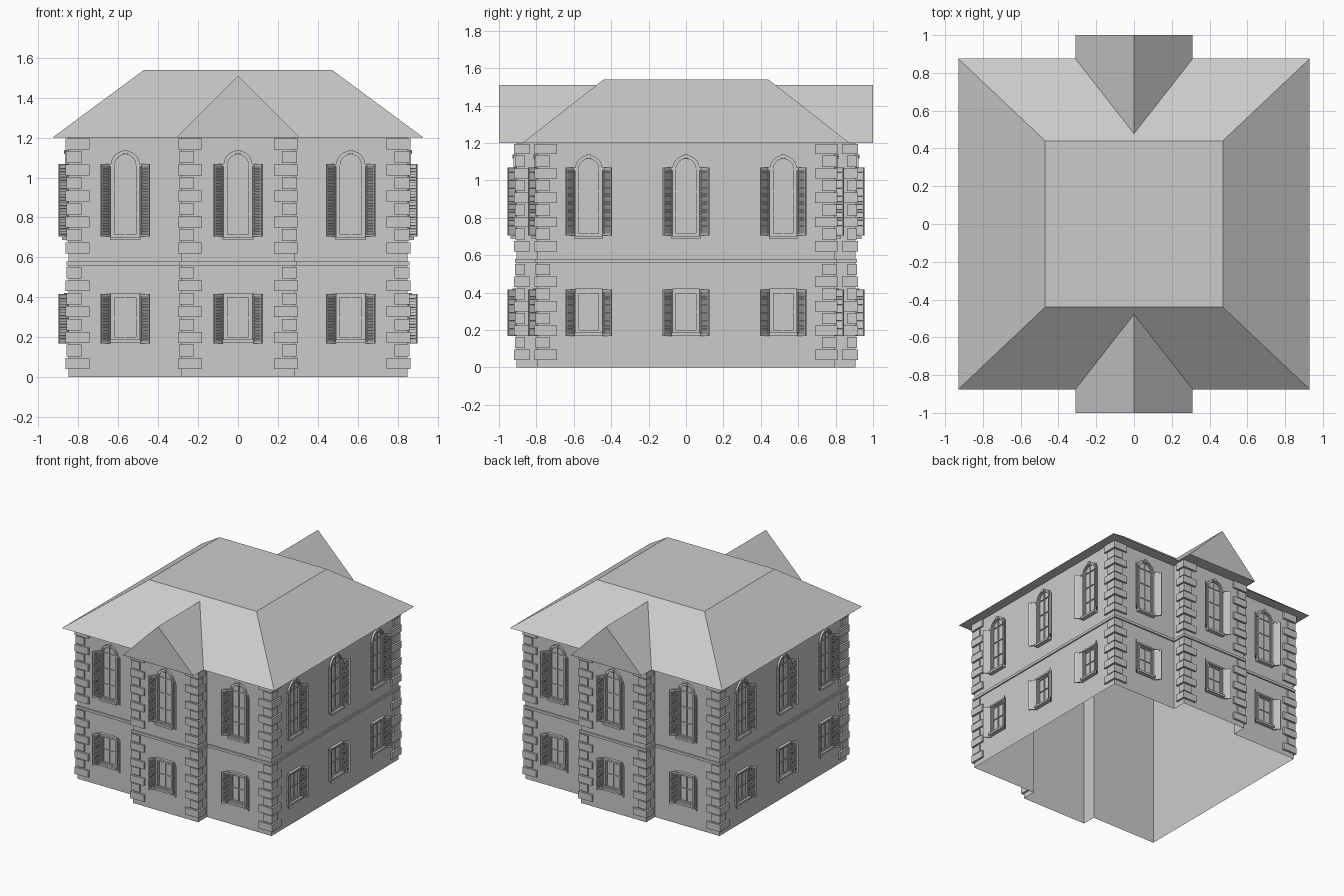
import bpy, bmesh
from math import pi, sin, cos, radians
from mathutils import Matrix, Vector

cube = bpy.data.objects.get("Cube")
if cube:
    bpy.data.objects.remove(cube, do_unlink=True)

WALL_X, WALL_Y = 0.85, 0.795
BAY_X, BAY_Y = 0.285, 0.905
EAVE_Z = 1.2


def mesh_from(name, bm, tidy=True):
    if tidy:
        bmesh.ops.recalc_face_normals(bm, faces=bm.faces)
    me = bpy.data.meshes.new(name)
    bm.to_mesh(me)
    bm.free()
    return me


def add_object(name, me, matrix=None):
    ob = bpy.data.objects.new(name, me)
    bpy.context.collection.objects.link(ob)
    if matrix:
        ob.matrix_world = matrix
    return ob


def box(bm, lo, hi, matrix=None):
    size = [b - a for a, b in zip(lo, hi)]
    mid = [(a + b) / 2 for a, b in zip(lo, hi)]
    m = Matrix.Translation(mid) @ Matrix.Diagonal((*size, 1))
    bmesh.ops.create_cube(bm, size=1, matrix=(matrix or Matrix()) @ m)


def loft(bm, bottom, top, caps=True):
    """Join two matching loops of 3D points with side faces."""
    a = [bm.verts.new(p) for p in bottom]
    b = [bm.verts.new(p) for p in top]
    n = len(a)
    for i in range(n):
        j = (i + 1) % n
        bm.faces.new((a[i], a[j], b[j], b[i]))
    if caps:
        bm.faces.new(a[::-1])
        bm.faces.new(b)


def plan(points, z):
    return [(x, y, z) for x, y in points]


def upright(points, y):
    return [(x, y, z) for x, z in points]


def footprint(grow=0):
    """House outline with the two projecting bays."""
    wx, wy, bx, by = (v + grow for v in (WALL_X, WALL_Y, BAY_X, BAY_Y))
    half = [(wx, -wy), (wx, wy), (bx, wy), (bx, by), (-bx, by), (-bx, wy)]
    return half + [(-x, -y) for x, y in half]


def opening(w, z0, z1, arched):
    """Window outline in x and z, with an optional round head."""
    if not arched:
        return [(-w, z0), (w, z0), (w, z1), (-w, z1)]
    arc = [(w * cos(pi * i / 12), z1 - w + w * sin(pi * i / 12)) for i in range(13)]
    return [(-w, z0), (w, z0)] + arc


def ring(bm, outer, inner, y):
    """Flat frame between two outlines, standing out from the wall to y."""
    loops = [[bm.verts.new(p) for p in upright(o, d)]
             for o, d in ((outer, 0), (outer, y), (inner, y), (inner, 0))]
    n = len(outer)
    for a, b in zip(loops, loops[1:]):
        for i in range(n):
            j = (i + 1) % n
            bm.faces.new((a[i], a[j], b[j], b[i]))


# Walls, open at the bottom
bm = bmesh.new()
loft(bm, plan(footprint(), 0), plan(footprint(), EAVE_Z), caps=False)
add_object("walls", mesh_from("walls", bm))

# String course between the storeys
bm = bmesh.new()
outer, inner = footprint(0.01), footprint()
loft(bm, plan(inner, 0.56), plan(outer, 0.56), caps=False)
loft(bm, plan(outer, 0.56), plan(outer, 0.58), caps=False)
loft(bm, plan(outer, 0.58), plan(inner, 0.58), caps=False)
bmesh.ops.remove_doubles(bm, verts=bm.verts, dist=0.0001)
add_object("string_course", mesh_from("string_course", bm))


# Corner stones, alternating long and short
def quoin(bm, corner, signs, lx, ly, out, z0, z1):
    shape = [(out, out), (out, -ly), (0, -ly), (0, 0), (-lx, 0), (-lx, out)]
    pts = [(s * (c + p) for s, c, p in zip(signs, corner, q)) for q in shape]
    pts = [tuple(p) for p in pts]
    loft(bm, plan(pts, z0), plan(pts, z1))


courses = [0.04 + 0.13 * i for i in range(4)] + [0.62 + 0.13 * i for i in range(5)]
for name, corner, side in (("main", (WALL_X, WALL_Y), 0.105),
                           ("bay", (BAY_X, BAY_Y), 0.07)):
    bm = bmesh.new()
    for sx in (-1, 1):
        for sy in (-1, 1):
            for z in courses:
                quoin(bm, corner, (sx, sy), 0.105, side, 0.015, z, z + 0.055)
                if z < 1.1:
                    quoin(bm, corner, (sx, sy), 0.065, side * 0.65, 0.01,
                          z + 0.063, z + 0.122)
    add_object(name + "_quoins", mesh_from(name + "_quoins", bm))

# Hipped roof with a flat top
bm = bmesh.new()
rect = [(-1, -1), (1, -1), (1, 1), (-1, 1)]
loft(bm, plan([(x * 0.93, y * 0.875) for x, y in rect], EAVE_Z),
     plan([(x * 0.47, y * 0.44) for x, y in rect], 1.54))
add_object("hipped_roof", mesh_from("hipped_roof", bm))

# Gables over the bays
for name, s in (("front", -1), ("back", 1)):
    bm = bmesh.new()
    tri = [(-0.31, EAVE_Z), (0.31, EAVE_Z), (0, 1.51)]
    loft(bm, upright(tri, s), upright(tri, s * 0.478))
    add_object(name + "_gable", mesh_from(name + "_gable", bm))


# Windows, built facing -y against a wall at y = 0
def window_mesh(name, z0, z1, arched, rows):
    bm = bmesh.new()
    w = 0.073
    ring(bm, opening(w, z0, z1, arched),
         opening(w - 0.011, z0 + 0.01, z1 - 0.011, arched), -0.016)
    ring(bm, opening(w - 0.011, z0 + 0.01, z1 - 0.011, arched),
         opening(w - 0.02, z0 + 0.02, z1 - 0.02, arched), -0.009)
    # sill and head moulding
    box(bm, (-w - 0.004, -0.032, z0 - 0.008), (w + 0.004, 0, z0 + 0.008))
    if arched:
        box(bm, (-0.012, -0.022, z1 - 0.018), (0.012, 0, z1 + 0.004))
        for s in (-1, 1):
            x = s * w
            box(bm, (x - 0.008, -0.019, z1 - w - 0.008), (x + 0.008, 0, z1 - w + 0.006))
    else:
        box(bm, (-w, -0.022, z1 - 0.006), (w, 0, z1 + 0.006))
    # glazing bars
    box(bm, (-0.003, -0.007, z0), (0.003, 0, z1 - 0.01))
    top = z1 - w if arched else z1
    for i in range(1, rows + (1 if arched else 0)):
        z = z0 + (top - z0) * i / rows
        box(bm, (-w + 0.015, -0.007, z - 0.003), (w - 0.015, 0, z + 0.003))
    return mesh_from(name, bm)


# Louvred shutters, standing half open
def shutter_mesh(name, z0, z1):
    bm = bmesh.new()
    length, t = 0.063, 0.004
    for s in (-1, 1):
        place = (Matrix.Diagonal((s, 1, 1, 1)) @ Matrix.Translation((0.077, -0.003, 0))
                 @ Matrix.Rotation(radians(-45), 4, 'Z'))
        for x in (0, length - 0.008):
            box(bm, (x, -t, z0), (x + 0.008, t, z1), place)
        for z in (z0, z1 - 0.01):
            box(bm, (0.008, -t, z), (length - 0.008, t, z + 0.01), place)
        count = round((z1 - z0 - 0.02) / 0.0145)
        step = (z1 - z0 - 0.02) / count
        for i in range(count):
            z = z0 + 0.01 + step * (i + 0.5)
            tilt = Matrix.Translation((0, 0, z)) @ Matrix.Rotation(radians(25), 4, 'X')
            box(bm, (0.008, -0.0015, -step * 0.55),
                (length - 0.008, 0.0015, step * 0.55), place @ tilt)
    return mesh_from(name, bm)


storeys = [
    ("upper", window_mesh("upper_window", 0.695, 1.135, True, 3),
     shutter_mesh("upper_shutters", 0.705, 1.068)),
    ("lower", window_mesh("lower_window", 0.18, 0.415, False, 2),
     shutter_mesh("lower_shutters", 0.168, 0.417)),
]
end_wall = [(-0.565, WALL_Y), (0, BAY_Y), (0.565, WALL_Y)]
side_wall = [(u, WALL_X) for u in (-0.52, 0, 0.52)]
facades = [("front", 0, end_wall), ("left", 90, side_wall),
           ("back", 180, end_wall), ("right", 270, side_wall)]
for facade, angle, spots in facades:
    for i, (u, d) in enumerate(spots, 1):
        m = Matrix.Rotation(radians(angle), 4, 'Z') @ Matrix.Translation((u, -d, 0))
        for storey, window, shutters in storeys:
            add_object(f"{facade}_{storey}_window_{i}", window, m)
            add_object(f"{facade}_{storey}_shutters_{i}", shutters, m)
